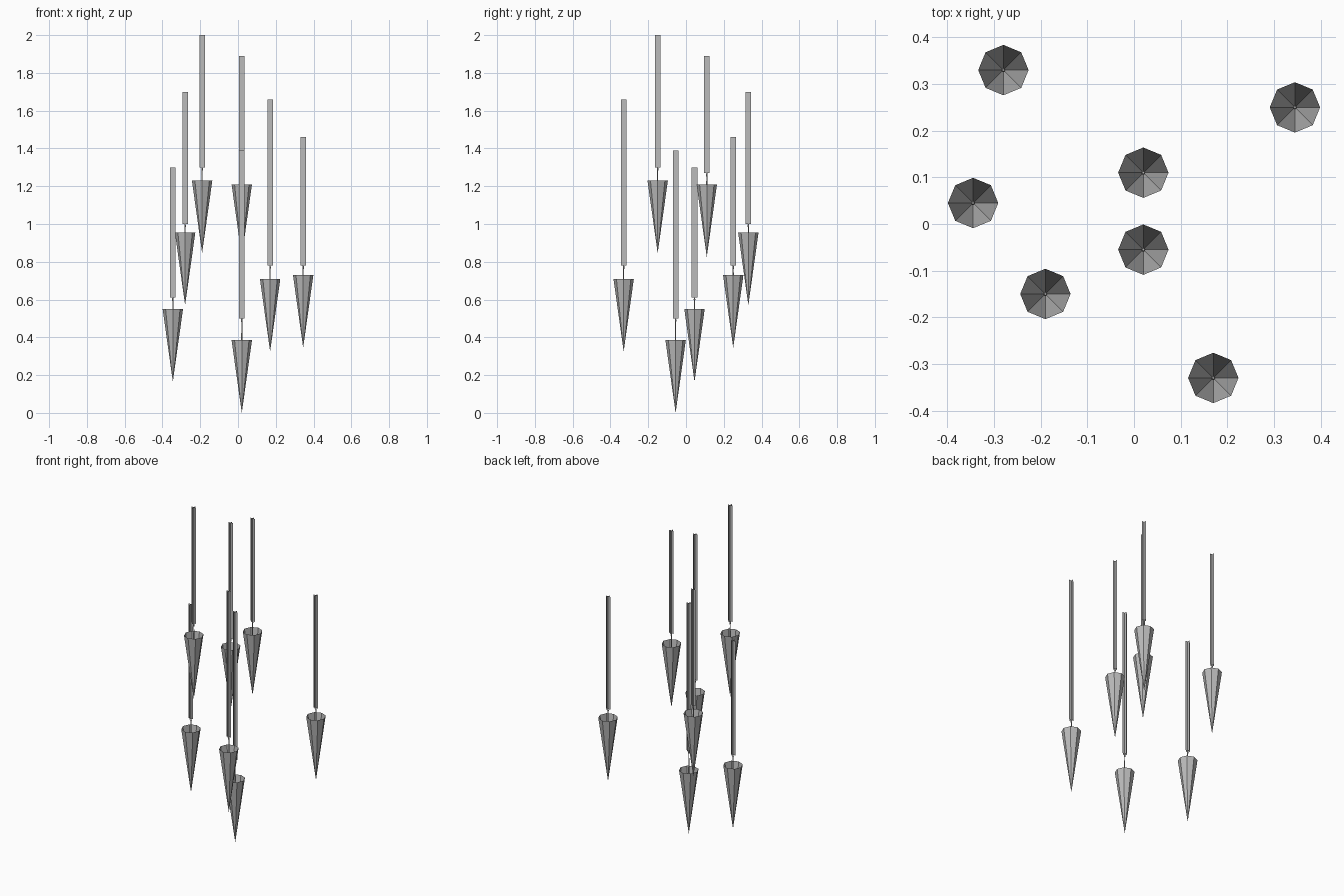
import bpy, bmesh, math

if "Cube" in bpy.data.objects:
    bpy.data.objects.remove(bpy.data.objects["Cube"])

steel = bpy.data.materials.new("steel grey")
steel.diffuse_color = (0.5, 0.5, 0.5, 1)
steel.use_nodes = True
steel.node_tree.nodes["Principled BSDF"].inputs["Base Color"].default_value = steel.diffuse_color

CONE_R, CONE_H = 0.054, 0.385
FIN_HALF, SHAFT_R = 0.015, 0.0045

# x, y, cone tip z, fin bottom z, top z
darts = [
    (-0.19, -0.15, 0.845, 1.30, 2.00),
    (0.02, 0.11, 0.825, 1.27, 1.89),
    (-0.28, 0.33, 0.57, 1.00, 1.70),
    (0.17, -0.33, 0.325, 0.78, 1.66),
    (0.345, 0.25, 0.345, 0.78, 1.46),
    (0.02, -0.055, 0.00, 0.50, 1.39),
    (-0.345, 0.045, 0.165, 0.61, 1.30),
]


def ring(bm, r, z, n=8):
    return [bm.verts.new((r * math.cos(2 * math.pi * i / n),
                          r * math.sin(2 * math.pi * i / n), z)) for i in range(n)]


def bridge(bm, low, high):
    for i in range(len(low)):
        j = (i + 1) % len(low)
        bm.faces.new((low[i], low[j], high[j], high[i]))


def finish(bm, name, x, y):
    mesh = bpy.data.meshes.new(name)
    bm.to_mesh(mesh)
    bm.free()
    mesh.materials.append(steel)
    ob = bpy.data.objects.new(name, mesh)
    ob.location = (x, y, 0)
    bpy.context.collection.objects.link(ob)


for x, y, tip, fin, top in darts:
    # open eight-sided cone pointing down
    bm = bmesh.new()
    rim = ring(bm, CONE_R, tip + CONE_H)
    point = bm.verts.new((0, 0, tip))
    for i in range(8):
        bm.faces.new((point, rim[(i + 1) % 8], rim[i]))
    finish(bm, "cone_head", x, y)

    # thin neck running from the cone point up to a small bead
    bm = bmesh.new()
    profile = [(0.0015, tip + 0.03), (0.003, tip + CONE_H), (0.0025, fin - 0.02),
               (SHAFT_R, fin - 0.01), (0.0025, fin)]
    rings = [ring(bm, r, z) for r, z in profile]
    for a, b in zip(rings, rings[1:]):
        bridge(bm, a, b)
    bm.faces.new(rings[-1])
    finish(bm, "neck", x, y)

    # long tail of two crossed flat strips
    bm = bmesh.new()
    for dx, dy in ((FIN_HALF, 0), (0, FIN_HALF)):
        bm.faces.new([bm.verts.new(c) for c in (
            (-dx, -dy, fin), (dx, dy, fin), (dx, dy, top), (-dx, -dy, top))])
    finish(bm, "tail_strips", x, y)
